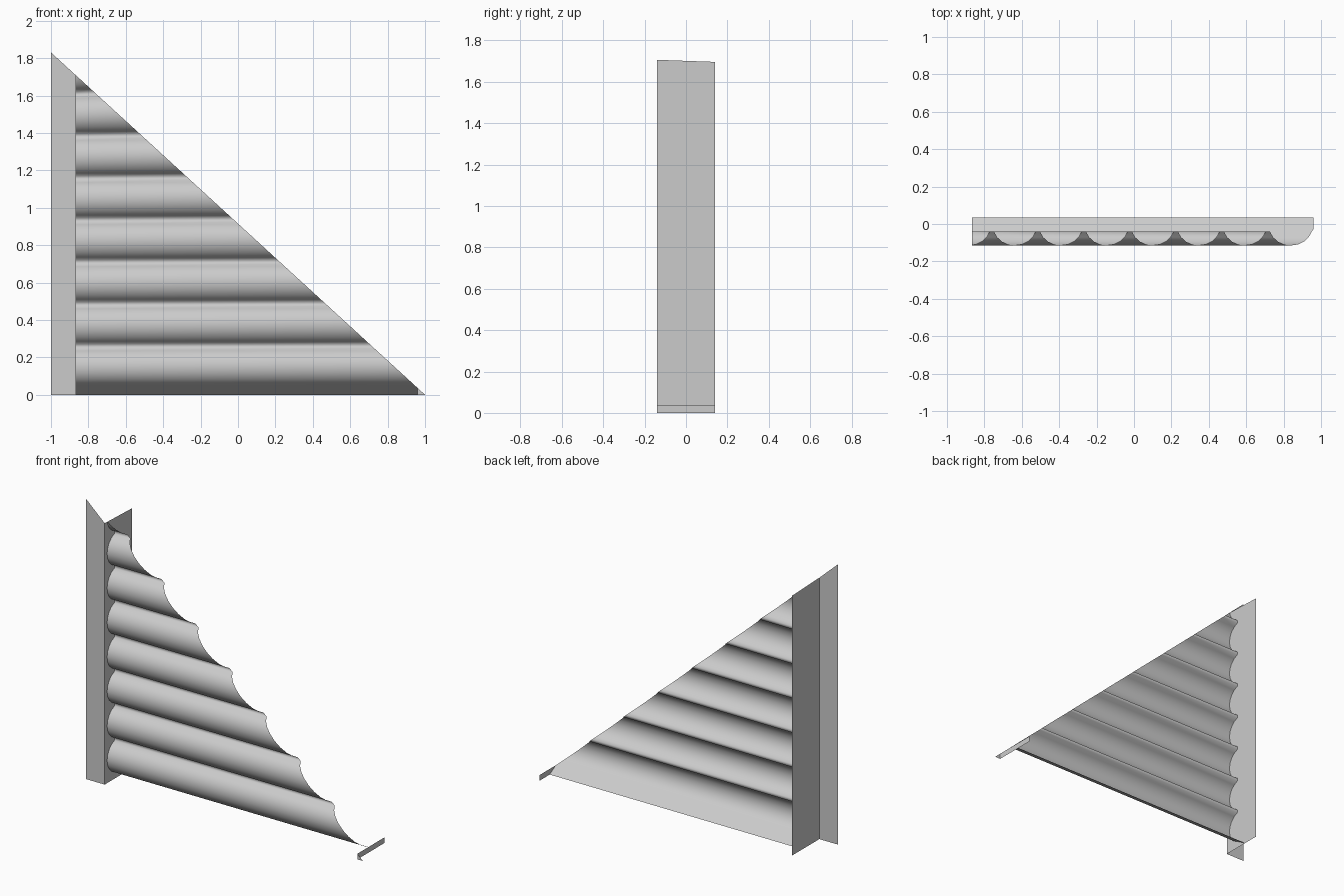
import bpy, bmesh, math
from mathutils import Vector

cube = bpy.data.objects.get("Cube")
if cube:
    bpy.data.objects.remove(cube)

grey = bpy.data.materials.new("light_grey_metal")
colour = (0.6, 0.6, 0.6, 1)
grey.diffuse_color = colour
grey.use_nodes = True
grey.node_tree.nodes["Principled BSDF"].inputs["Base Color"].default_value = colour

HEIGHT = 1.83                 # rake line runs from (-1, HEIGHT) to (1, 0)
LEFT, RIGHT = -0.865, 0.96    # inner faces of the two end angles
DEPTH = 0.14
FRONT, VALLEY, BACK = -0.115, -0.04, 0.035
PITCH, FLAT, START = 0.225, 0.02, 0.045


def rake(x):
    return HEIGHT * (1 - x) / 2


def add_object(name, bm):
    mesh = bpy.data.meshes.new(name)
    bm.to_mesh(mesh)
    bm.free()
    mesh.materials.append(grey)
    obj = bpy.data.objects.new(name, mesh)
    bpy.context.collection.objects.link(obj)
    return obj


def add_plate(name, points):
    bm = bmesh.new()
    bm.faces.new([bm.verts.new(p) for p in points])
    return add_object(name, bm)


def wave_profile():
    """Corrugation section as (y, z): a back lip, then arched ribs with narrow valleys."""
    points = [(BACK, 0)]
    rib = PITCH - FLAT
    sag = VALLEY - FRONT
    radius = (rib * rib / 4 + sag * sag) / (2 * sag)
    half = math.asin(rib / 2 / radius)
    steps = 8
    for k in range(8):
        middle = START + k * PITCH + rib / 2
        for i in range(steps + 1):
            a = half * (2 * i / steps - 1)
            points.append((FRONT + radius * (1 - math.cos(a)), middle + radius * math.sin(a)))
    return points


# Corrugated panel, swept along x and trimmed along the rake
bm = bmesh.new()
rows = [[bm.verts.new((x, y, z)) for x in (LEFT, RIGHT)] for y, z in wave_profile()]
for low, high in zip(rows, rows[1:]):
    bm.faces.new((low[0], low[1], high[1], high[0]))
bmesh.ops.bisect_plane(bm, geom=bm.verts[:] + bm.edges[:] + bm.faces[:],
                       plane_co=Vector((1, 0, 0)), plane_no=Vector((HEIGHT, 0, 2)),
                       clear_outer=True)
panel = add_object("corrugated_panel", bm)
bpy.ops.object.select_all(action="DESELECT")
panel.select_set(True)
bpy.context.view_layer.objects.active = panel
bpy.ops.object.shade_smooth_by_angle(angle=math.radians(80))

# Tall end angle: front flange and the web behind it
add_plate("tall_flange", [(-1, -DEPTH, 0), (LEFT, -DEPTH, 0),
                          (LEFT, -DEPTH, rake(LEFT)), (-1, -DEPTH, HEIGHT)])
add_plate("tall_web", [(LEFT, -DEPTH, 0), (LEFT, DEPTH, 0),
                       (LEFT, DEPTH, rake(LEFT) - 0.01), (LEFT, -DEPTH, rake(LEFT))])

# Short end angle at the tip
add_plate("tip_flange", [(RIGHT, -DEPTH, 0), (1, -DEPTH, 0), (RIGHT, -DEPTH, rake(RIGHT))])
add_plate("tip_web", [(RIGHT, -DEPTH, 0), (RIGHT, DEPTH, 0),
                      (RIGHT, DEPTH, rake(RIGHT)), (RIGHT, -DEPTH, rake(RIGHT))])
